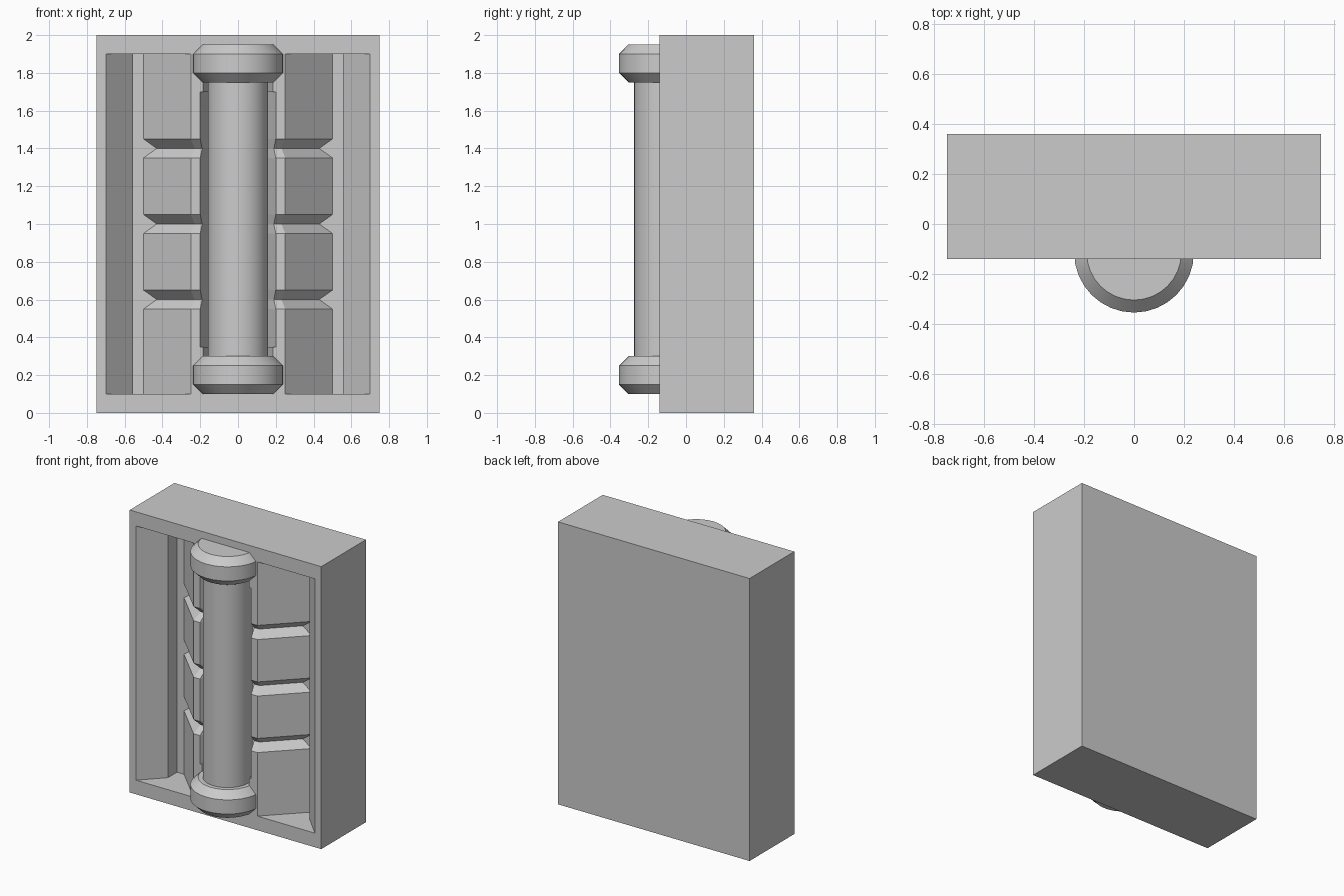
import bpy, bmesh, math

if "Cube" in bpy.data.objects:
    bpy.data.objects.remove(bpy.data.objects["Cube"])

FRONT, BACK, FLOOR = -0.14, 0.36, 0.11   # y of front face, back face, recess floor
AXIS_Y = -0.115                          # y of the pipe axis


def loft(name, sections):
    """Skin a list of (outline, z) sections, with a cap at each end."""
    bm = bmesh.new()
    rings = [[bm.verts.new((x, y, z)) for x, y in pts] for pts, z in sections]
    n = len(rings[0])
    for a, b in zip(rings, rings[1:]):
        for i in range(n):
            j = (i + 1) % n
            bm.faces.new((a[i], a[j], b[j], b[i]))
    bm.faces.new(rings[0][::-1])
    bm.faces.new(rings[-1])
    bmesh.ops.remove_doubles(bm, verts=bm.verts, dist=1e-5)
    bmesh.ops.dissolve_degenerate(bm, edges=bm.edges, dist=1e-5)
    bmesh.ops.dissolve_limit(bm, angle_limit=0.005, verts=bm.verts, edges=bm.edges)
    bmesh.ops.recalc_face_normals(bm, faces=bm.faces)
    mesh = bpy.data.meshes.new(name)
    bm.to_mesh(mesh)
    bm.free()
    obj = bpy.data.objects.new(name, mesh)
    bpy.context.collection.objects.link(obj)
    return obj


def outline(half):
    """Mirror the right half of the front profile and close it at the back."""
    return [(-x, y) for x, y in half] + half[::-1] + [(0.75, BACK), (-0.75, BACK)]


# Panel cross-sections, from the outer edge to the channel behind the pipe
def section(mid, channel):
    return [(0.75, FRONT), (0.70, FRONT), (0.555, 0.01), (0.555, FLOOR)] + mid + channel


ridge = [(0.50, FLOOR), (0.25, FRONT)]
notch = [(0.43, FLOOR), (0.23, -0.09)]
wide = [(0.20, FRONT), (0.14, 0.0)]
narrow = [(0.185, FRONT), (0.14, 0.0)]
wide_notch = [(0.19, -0.09), (0.14, 0.0)]

full = outline(section(ridge, wide))
ends = outline(section(ridge, narrow))
grooved = outline(section(notch, wide_notch))


def flat(pts):
    return [(x, y if y == BACK else FRONT) for x, y in pts]


# Wall panel: solid frame top and bottom, recess and V-grooved ridge between
stack = [(flat(ends), 0), (flat(ends), 0.1), (ends, 0.1), (ends, 0.35), (full, 0.35)]
for z in (0.6, 1.0, 1.4):
    stack += [(full, z - 0.05), (grooved, z), (full, z + 0.05)]
stack += [(full, 1.7), (ends, 1.7), (ends, 1.9), (flat(ends), 1.9), (flat(ends), 2.0)]
loft("wall_panel", stack)


# Round parts: pipe and bevelled collars
def turned(name, profile, sides=32):
    def ring(r):
        return [(r * math.cos(2 * math.pi * i / sides),
                 AXIS_Y + r * math.sin(2 * math.pi * i / sides)) for i in range(sides)]
    obj = loft(name, [(ring(r), z) for r, z in profile])
    bpy.ops.object.select_all(action='DESELECT')
    obj.select_set(True)
    bpy.context.view_layer.objects.active = obj
    bpy.ops.object.shade_smooth_by_angle(angle=math.radians(30))


turned("pipe", [(0.16, 0.2), (0.16, 1.85)])
for name, z in (("bottom_collar", 0.10), ("top_collar", 1.75)):
    turned(name, [(0.19, z), (0.24, z + 0.05), (0.24, z + 0.15), (0.19, z + 0.2)])
